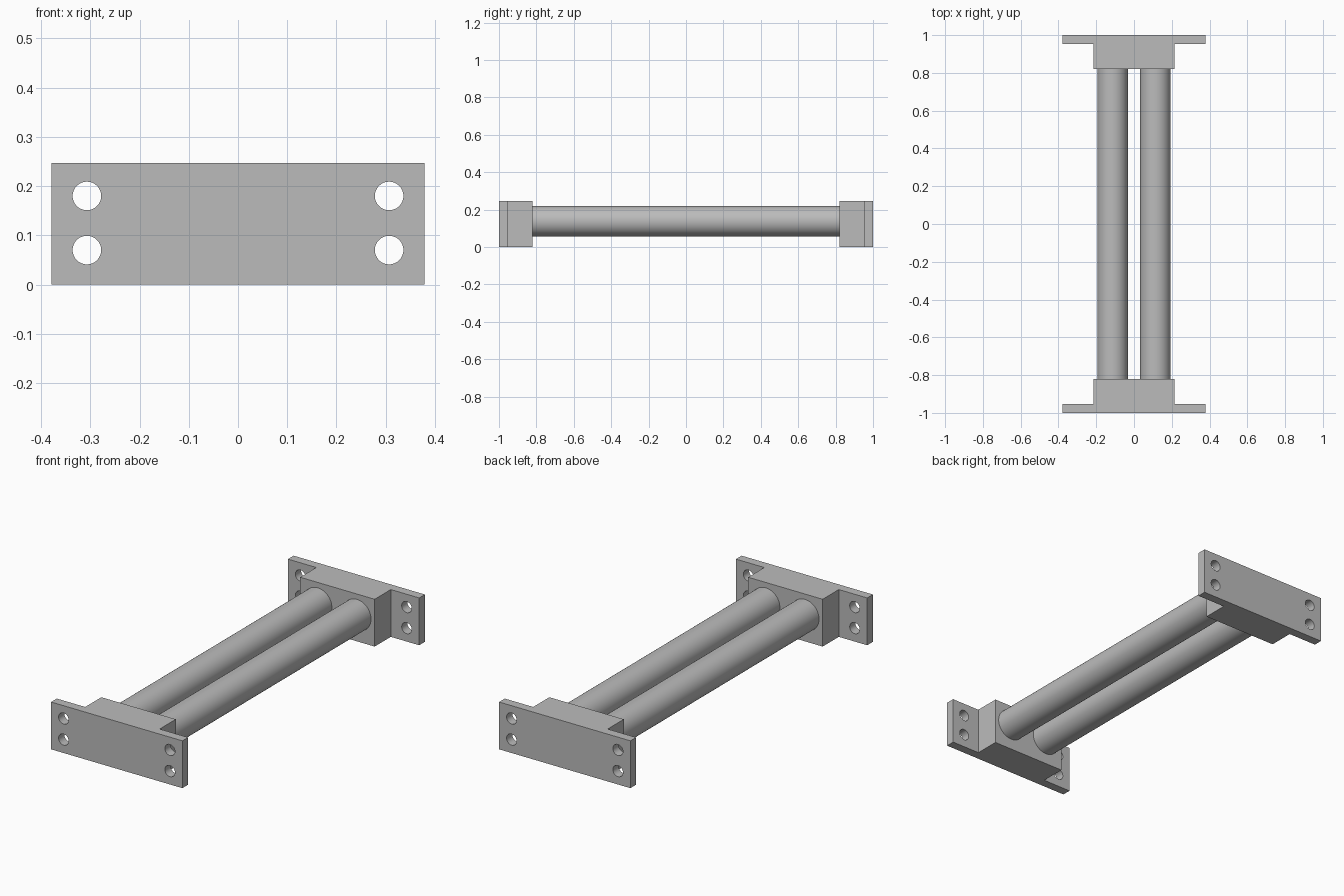
import bpy
import bmesh
from math import pi

if "Cube" in bpy.data.objects:
    bpy.data.objects.remove(bpy.data.objects["Cube"])

HEIGHT = 0.247
FLANGE_X, BLOCK_X = 0.379, 0.215
FLANGE_Y, BLOCK_Y = 0.953, 0.82
ROD_X, ROD_Z, ROD_R = 0.113, 0.138, 0.081
HOLE_X, HOLE_R = 0.307, 0.029

grey = bpy.data.materials.new("plain grey")
grey.use_nodes = True
grey.diffuse_color = (0.5, 0.5, 0.5, 1)
grey.node_tree.nodes["Principled BSDF"].inputs["Base Color"].default_value = (0.5, 0.5, 0.5, 1)


def select_only(obj):
    bpy.ops.object.select_all(action="DESELECT")
    obj.select_set(True)
    bpy.context.view_layer.objects.active = obj


def cylinder(name, radius, length, location, sides):
    """Cylinder lying along y."""
    bpy.ops.mesh.primitive_cylinder_add(vertices=sides, radius=radius, depth=length,
                                        location=location, rotation=(pi / 2, 0, 0))
    obj = bpy.context.object
    obj.name = name
    obj.data.materials.append(grey)
    return obj


def bracket(name, side):
    """T-shaped end bracket extruded upward; side is -1 for front, 1 for back."""
    half = [(FLANGE_X, 1), (FLANGE_X, FLANGE_Y), (BLOCK_X, FLANGE_Y), (BLOCK_X, BLOCK_Y)]
    outline = half + [(-x, y) for x, y in reversed(half)]
    bm = bmesh.new()
    face = bm.faces.new([bm.verts.new((x, side * y, 0)) for x, y in outline])
    top = bmesh.ops.extrude_face_region(bm, geom=[face])["geom"]
    bmesh.ops.translate(bm, vec=(0, 0, HEIGHT),
                        verts=[v for v in top if isinstance(v, bmesh.types.BMVert)])
    bmesh.ops.recalc_face_normals(bm, faces=bm.faces)
    mesh = bpy.data.meshes.new(name)
    bm.to_mesh(mesh)
    bm.free()
    mesh.materials.append(grey)
    obj = bpy.data.objects.new(name, mesh)
    bpy.context.collection.objects.link(obj)

    # Four bolt holes through the flange
    for x in (-HOLE_X, HOLE_X):
        for z in (0.07, 0.18):
            cutter = cylinder("hole_cutter", HOLE_R, 0.2, (x, side * 0.975, z), 48)
            cutter.hide_render = True
            select_only(obj)
            cut = obj.modifiers.new("bolt hole", "BOOLEAN")
            cut.operation = "DIFFERENCE"
            cut.solver = "EXACT"
            cut.object = cutter
            bpy.ops.object.modifier_apply(modifier=cut.name)
            bpy.data.objects.remove(cutter)
    return obj


# End brackets and the two rods joining them
parts = [bracket("front_bracket", -1), bracket("back_bracket", 1)]
for name, x in (("right_rod", -ROD_X), ("left_rod", ROD_X)):
    parts.append(cylinder(name, ROD_R, 2 * BLOCK_Y + 0.01, (x, 0, ROD_Z), 64))

for part in parts:
    select_only(part)
    bpy.ops.object.shade_smooth_by_angle(angle=pi / 6)
